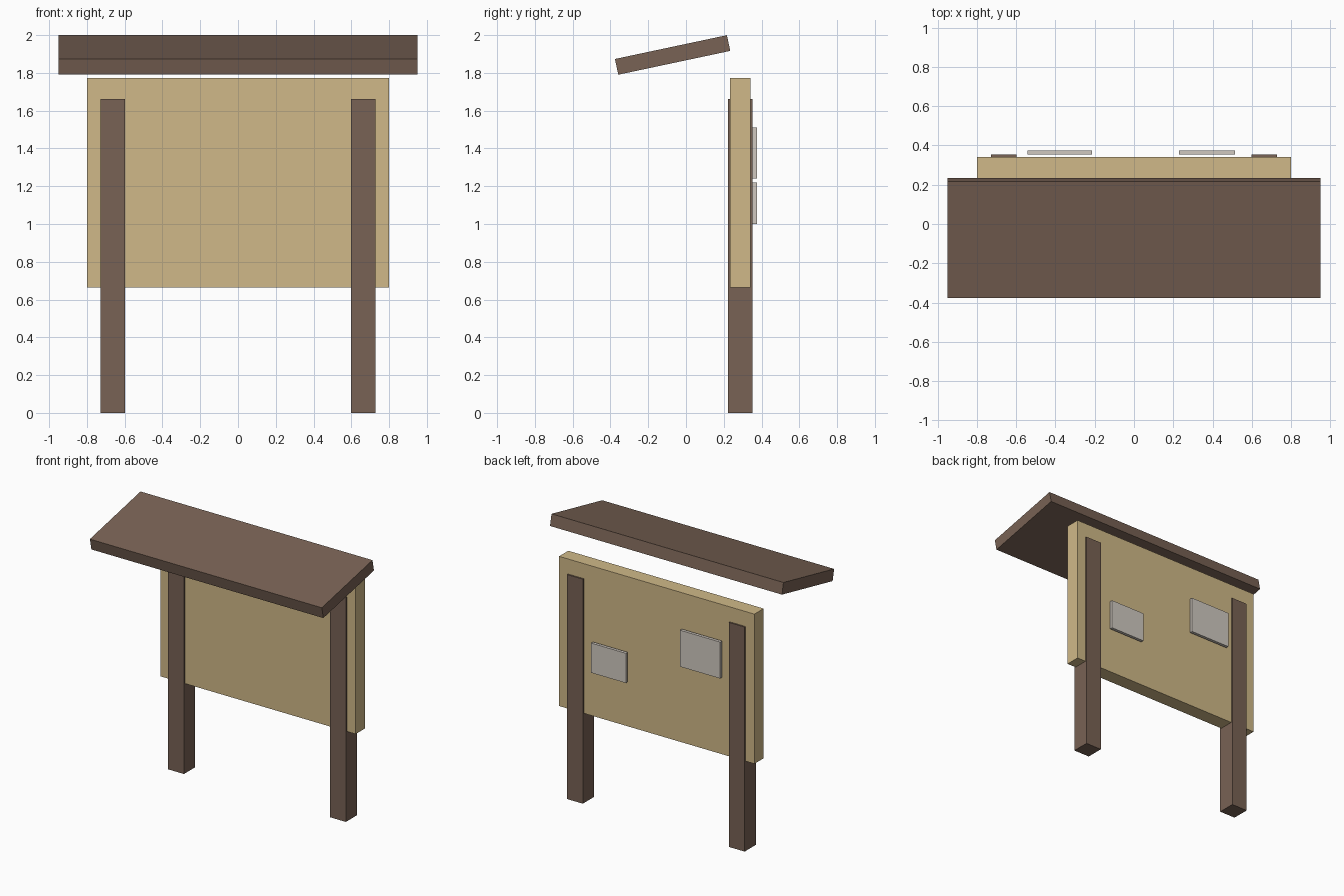
import bpy
import math

cube = bpy.data.objects.get("Cube")
if cube:
    bpy.data.objects.remove(cube, do_unlink=True)


def make_material(name, rgb):
    mat = bpy.data.materials.new(name)
    mat.use_nodes = True
    color = (*rgb, 1.0)
    mat.diffuse_color = color
    mat.node_tree.nodes["Principled BSDF"].inputs["Base Color"].default_value = color
    return mat


def make_box(name, x, y, z, mat, tilt=0.0):
    """Box spanning the (min, max) ranges, tilted about its own x axis."""
    spans = (x, y, z)
    bpy.ops.mesh.primitive_cube_add(size=1, location=[(a + b) / 2 for a, b in spans])
    obj = bpy.context.object
    obj.name = name
    obj.scale = [b - a for a, b in spans]
    obj.rotation_euler.x = tilt
    obj.data.materials.append(mat)
    return obj


brown = make_material("brown_wood", (0.188, 0.122, 0.089))
tan = make_material("tan_board", (0.631, 0.485, 0.246))
paper = make_material("pale_paper", (0.631, 0.584, 0.527))

# Posts, slightly thicker than the board they hold
for side, sign in (("left", 1), ("right", -1)):
    inner, outer = sign * 0.598, sign * 0.728
    make_box(f"{side}_post", sorted((inner, outer)), (0.222, 0.353), (0, 1.662), brown)

# Notice board
make_box("board", (-0.80, 0.80), (0.234, 0.342), (0.665, 1.773), tan)

# Sloping roof, lower at the front
make_box("roof", (-0.95, 0.95), (-0.374, 0.232), (1.8525, 1.9375), brown,
         math.radians(12)).location.y = -0.071

# Notices standing just off the back of the board
make_box("large_notice", (-0.543, -0.213), (0.353, 0.375), (1.24, 1.51), paper)
make_box("small_notice", (0.23, 0.514), (0.353, 0.375), (1.0, 1.22), paper)
